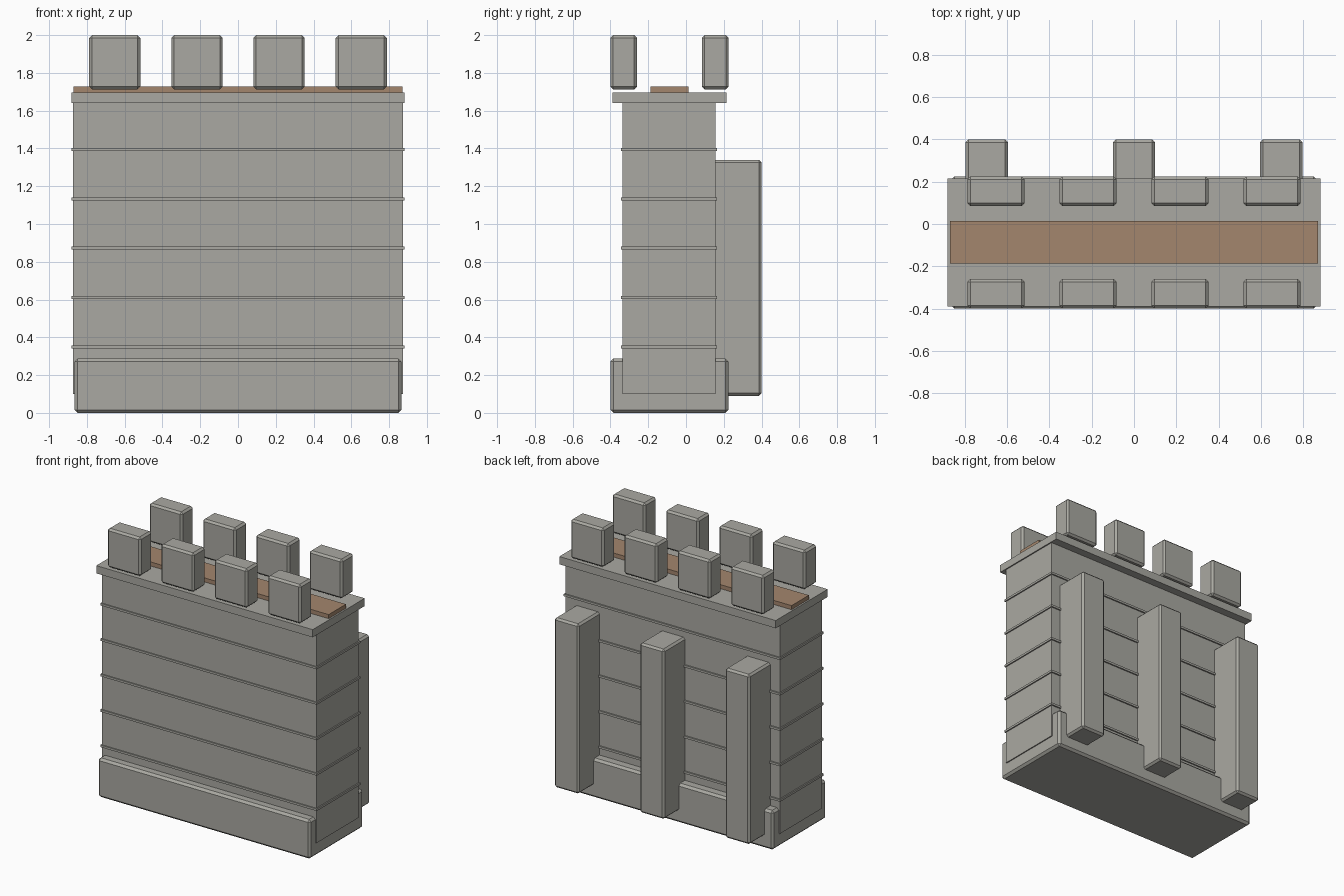
import bpy
import bmesh

cube = bpy.data.objects.get("Cube")
if cube:
    bpy.data.objects.remove(cube, do_unlink=True)


def make_material(name, rgb):
    mat = bpy.data.materials.new(name)
    mat.use_nodes = True
    mat.diffuse_color = (*rgb, 1)
    mat.node_tree.nodes["Principled BSDF"].inputs["Base Color"].default_value = (*rgb, 1)
    return mat


stone = make_material("grey stone", (0.40, 0.395, 0.36))
wood = make_material("brown wood", (0.37, 0.24, 0.155))


def box(name, xs, ys, zs, mat=stone, chamfer=0):
    """Box between the given limits, optionally with chamfered edges."""
    bm = bmesh.new()
    bmesh.ops.create_cube(bm, size=1)
    for v in bm.verts:
        v.co = [lo + (c + 0.5) * (hi - lo) for c, (lo, hi) in zip(v.co, (xs, ys, zs))]
    mesh = bpy.data.meshes.new(name)
    bm.to_mesh(mesh)
    bm.free()
    mesh.materials.append(mat)
    obj = bpy.data.objects.new(name, mesh)
    bpy.context.collection.objects.link(obj)
    if chamfer:
        bevel = obj.modifiers.new("chamfer", "BEVEL")
        bevel.width = chamfer
        bevel.segments = 1
    return obj


# Wall body, footing, top ledge and walkway
box("footing", (-0.865, 0.865), (-0.40, 0.225), (0, 0.288), chamfer=0.016)
box("wall", (-0.873, 0.873), (-0.335, 0.155), (0.1, 1.66))
box("top_ledge", (-0.882, 0.882), (-0.39, 0.215), (1.64, 1.697))
box("walkway", (-0.87, 0.87), (-0.187, 0.014), (1.69, 1.727), wood)

# Thin stone courses around the wall
for i in range(5):
    z = 0.35 + i * 0.261
    box(f"stone_course_{i + 1}", (-0.882, 0.882), (-0.343, 0.165), (z - 0.008, z + 0.008))

# Two rows of merlons along the parapet
for side, ys in (("front", (-0.40, -0.26)), ("back", (0.085, 0.225))):
    for i in range(4):
        x = (i - 1.5) * 0.435
        box(f"{side}_merlon_{i + 1}", (x - 0.135, x + 0.135), ys, (1.713, 2), chamfer=0.014)

# Buttresses on the back
for i in range(3):
    x = (i - 1) * 0.696
    box(f"buttress_{i + 1}", (x - 0.1, x + 0.1), (0.1, 0.40), (0.09, 1.34), chamfer=0.014)
